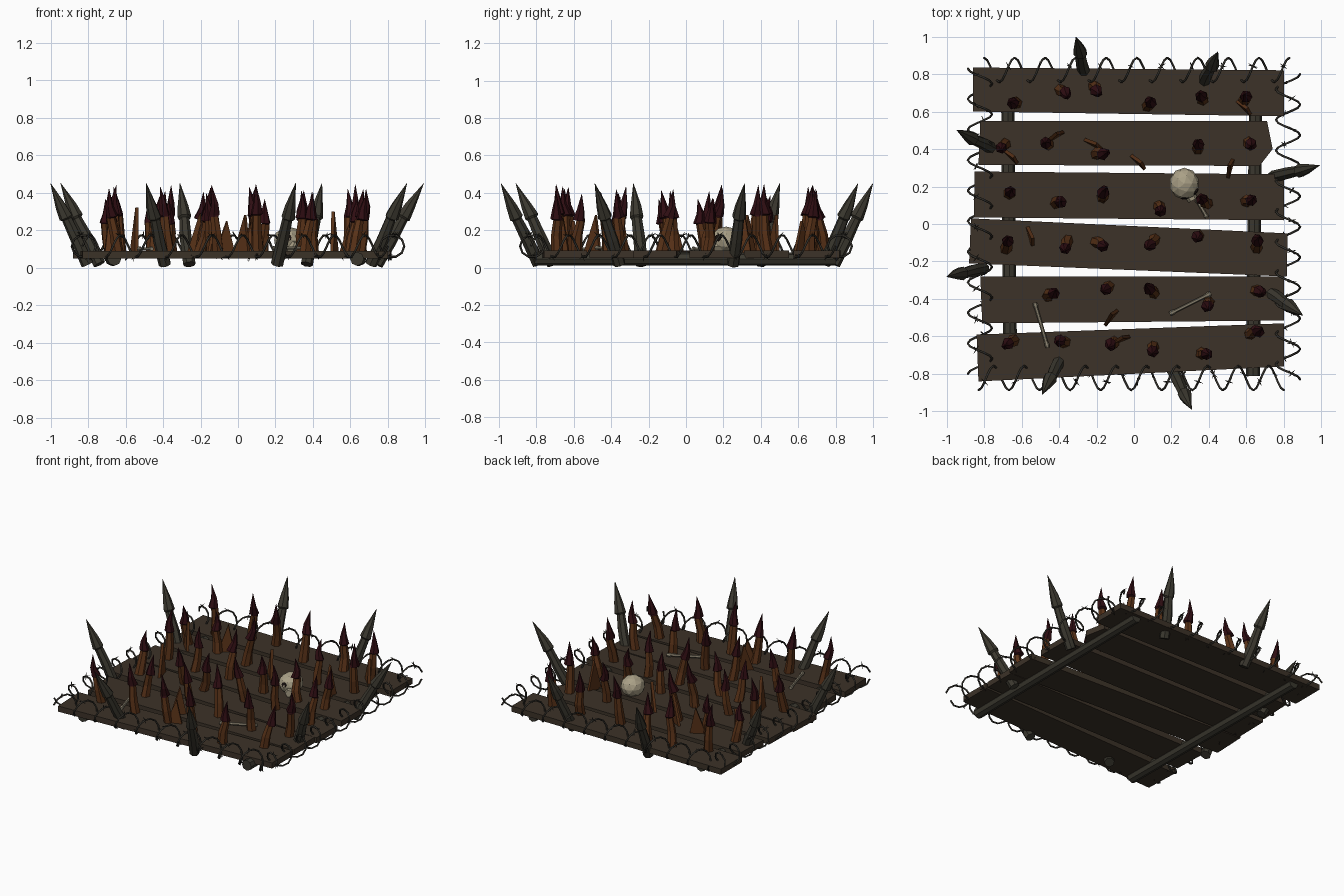
import bpy, bmesh, math, random
from mathutils import Vector

random.seed(7)
cube = bpy.data.objects.get("Cube")
if cube:
    bpy.data.objects.remove(cube, do_unlink=True)


def material(name, rgb):
    m = bpy.data.materials.new(name)
    m.use_nodes = True
    m.diffuse_color = (*rgb, 1)
    node = m.node_tree.nodes["Principled BSDF"]
    node.inputs["Base Color"].default_value = (*rgb, 1)
    node.inputs["Roughness"].default_value = 0.9
    return m


PLANK = material("old plank wood", (0.045, 0.032, 0.021))
RAIL = material("grey stake wood", (0.043, 0.039, 0.028))
SPIKE = material("rusty brown wood", (0.1, 0.032, 0.009))
TIP = material("dark red stain", (0.028, 0.004, 0.006))
WIRE = material("dark wire", (0.032, 0.029, 0.023))
SKULL = material("pale bone", (0.4, 0.35, 0.24))
BONE = material("weathered bone", (0.24, 0.21, 0.15))
SOCKET = material("eye socket black", (0.012, 0.007, 0.006))


def finish(name, bm, *mats):
    bmesh.ops.recalc_face_normals(bm, faces=bm.faces)
    me = bpy.data.meshes.new(name)
    bm.to_mesh(me)
    bm.free()
    for m in mats:
        me.materials.append(m)
    ob = bpy.data.objects.new(name, me)
    bpy.context.collection.objects.link(ob)
    return ob


def loft(bm, base, tip, profile, sides=6, rough=0.0, stain_from=None):
    """Turned shape along base-tip; profile holds (fraction, radius) pairs."""
    base, tip = Vector(base), Vector(tip)
    axis = tip - base
    turn = axis.to_track_quat('Z', 'Y')
    rings = []
    for t, r in profile:
        shift = Vector((random.uniform(-rough, rough), random.uniform(-rough, rough), 0))
        ring = []
        for i in range(sides):
            a = math.tau * i / sides
            p = Vector((math.cos(a), math.sin(a), 0)) * r * random.uniform(1 - 8 * rough, 1 + 8 * rough)
            ring.append(bm.verts.new(base + axis * t + turn @ (p + shift)))
        rings.append(ring)
    bm.faces.new(rings[0])
    bm.faces.new(rings[-1])
    for k in range(len(rings) - 1):
        for i in range(sides):
            j = (i + 1) % sides
            f = bm.faces.new((rings[k][i], rings[k][j], rings[k + 1][j], rings[k + 1][i]))
            f.material_index = int(stain_from is not None and k >= stain_from)


def prism(bm, outline, z0, z1):
    """Flat outline raised from z0 to z1."""
    low = [bm.verts.new((x, y, z0)) for x, y in outline]
    high = [bm.verts.new((x, y, z1)) for x, y in outline]
    bm.faces.new(low)
    bm.faces.new(high)
    for i in range(len(low)):
        j = (i + 1) % len(low)
        bm.faces.new((low[i], low[j], high[j], high[i]))


# Crooked deck planks
planks = {
    "back_plank": [(-.86, .60), (.80, .575), (.80, .82), (-.86, .835)],
    "broken_plank": [(-.83, .315), (.67, .31), (.74, .40), (.71, .55), (-.82, .55)],
    "upper_middle_plank": [(-.855, .035), (.80, .02), (.80, .265), (-.85, .28)],
    "lower_middle_plank": [(-.88, -.21), (.815, -.28), (.82, -.05), (-.87, .03)],
    "fifth_plank": [(-.81, -.53), (.80, -.515), (.80, -.28), (-.82, -.28)],
    "front_plank": [(-.83, -.84), (.80, -.76), (.80, -.53), (-.84, -.59)],
}
for name, outline in planks.items():
    bm = bmesh.new()
    prism(bm, outline, .05, .09)
    finish(name, bm, PLANK)

# Round rails under the deck
for name, x0, x1 in (("right_rail", -.66, -.675), ("left_rail", .635, .65)):
    bm = bmesh.new()
    loft(bm, (x0, -.81, .047), (x1, .80, .045), [(0, .037), (1, .035)], 8)
    finish(name, bm, RAIL)

# Field of stained spikes, listed row by row
rows = [
    [(-.64, .65), (-.37, .70), (-.20, .715), (.085, .65), (.36, .68), (.59, .675)],
    [(-.70, .41), (-.47, .43), (-.17, .38), (.34, .42), (.62, .42)],
    [(-.66, .17), (-.40, .12), (-.16, .165), (.14, .08), (.37, .13), (.62, .13)],
    [(-.68, -.10), (-.36, -.12), (-.17, -.11), (.09, -.10), (.34, -.07), (.66, -.095)],
    [(-.44, -.37), (-.15, -.35), (.085, -.345), (.395, -.43), (.67, -.365)],
    [(-.67, -.635), (-.39, -.63), (-.12, -.64), (.10, -.68), (.38, -.69), (.65, -.57)],
]
for r, row in enumerate(rows):
    bm = bmesh.new()
    for x, y in row:
        a, lean = random.uniform(0, math.tau), random.uniform(.01, .035)
        dx, dy = lean * math.cos(a), lean * math.sin(a)
        top = random.uniform(.36, .45)
        loft(bm, (x - dx, y - dy, .07), (x + dx, y + dy, top),
             [(0, .033), (.3, .029), (.56, .024), (.58, .033), (.74, .021), (1, .001)],
             6, .008, 2)
    finish(f"spike_row_{r + 1}", bm, SPIKE, TIP)

# Splintered triangular shards: x, y, heading, height
shards = [(-.66, .36, -45, .2), (-.42, .465, 30, .2), (-.22, .425, -30, .21),
          (.02, .33, -45, .2), (.515, .295, 75, .22), (.585, .62, -45, .17),
          (-.555, -.065, -75, .24), (-.12, -.50, 50, .2), (-.07, -.62, 22, .17)]
bm = bmesh.new()
for x, y, deg, h in shards:
    a = math.radians(deg)
    along = Vector((math.cos(a), math.sin(a), 0))
    side = Vector((-along.y, along.x, 0))
    c = Vector((x, y, .08))
    ends = []
    for s in (-.009, .009):
        ends.append([bm.verts.new(c + along * u + side * (s + v) + Vector((0, 0, w)))
                     for u, v, w in ((-.055, 0, 0), (.055, 0, 0), (.015, .012, h))])
    bm.faces.new(ends[0])
    bm.faces.new(ends[1])
    for i in range(3):
        j = (i + 1) % 3
        bm.faces.new((ends[0][i], ends[0][j], ends[1][j], ends[1][i]))
finish("wood_shards", bm, SPIKE)

# Outward leaning stakes around the border: foot, then tip
stakes = [(-.26, .79, -.31, 1.0), (.365, .74, .45, .92), (-.74, .395, -.95, .50),
          (.74, .25, .99, .31), (-.80, -.24, -1.0, -.28), (.71, -.355, .90, -.49),
          (-.39, -.71, -.49, -.91), (.21, -.79, .31, -.99)]
bm = bmesh.new()
for fx, fy, tx, ty in stakes:
    loft(bm, (fx, fy, .018), (tx, ty, .45),
         [(0, .034), (.3, .033), (.56, .028), (.58, .038), (.72, .029), (1, .001)], 7, .003)
finish("border_stakes", bm, RAIL)

# Coiled wire along each edge, with crossing barbs
TURNS, STEPS = 10, 10
wire = bpy.data.curves.new("wire", 'CURVE')
wire.dimensions = '3D'
wire.bevel_depth = .006
wire.bevel_resolution = 1
barbs = bmesh.new()
for edge in range(4):
    a = math.radians(90 * edge)
    out = Vector((math.cos(a), math.sin(a), 0))
    along = Vector((-out.y, out.x, 0))
    path = []
    for k in range(TURNS * STEPS + 1):
        t = k / STEPS
        coil = math.tau * t
        p = along * (-.83 + 1.63 * t / TURNS) + out * (.822 + .065 * math.cos(coil))
        p.z = .115 + .06 * math.sin(coil)
        path.append(p)
    spline = wire.splines.new('POLY')
    spline.points.add(len(path) - 1)
    for point, p in zip(spline.points, path):
        point.co = (*p, 1)
    for p in path[2::5]:
        for _ in range(2):
            d = Vector([random.uniform(-1, 1) for _ in range(3)]).normalized() * .026
            loft(barbs, p - d, p + d, [(0, .001), (.5, .004), (1, .001)], 4)
wire.materials.append(WIRE)
coil_ob = bpy.data.objects.new("wire_coils", wire)
bpy.context.collection.objects.link(coil_ob)
for o in bpy.context.selected_objects:
    o.select_set(False)
bpy.context.view_layer.objects.active = coil_ob
coil_ob.select_set(True)
bpy.ops.object.convert(target='MESH')
finish("wire_barbs", barbs, WIRE)

# Skull with sunken-looking eyes and a jaw
centre = Vector((.268, .215, .148))
bm = bmesh.new()
bmesh.ops.create_icosphere(bm, subdivisions=2, radius=.079)
for v in bm.verts:
    v.co = Vector((v.co.x, v.co.y * 1.08, v.co.z * .9)) + centre
finish("skull", bm, SKULL)
face_dir = math.radians(-62)
bm = bmesh.new()
for turn in (-28, 28):
    a = face_dir + math.radians(turn)
    d = Vector((math.cos(a), math.sin(a), .15))
    loft(bm, centre + d * .05, centre + d * .081, [(0, .02), (1, .018)], 8)
finish("eye_sockets", bm, SOCKET)
forward = Vector((math.cos(face_dir), math.sin(face_dir), 0))
bm = bmesh.new()
start = centre + forward * .03 - Vector((0, 0, .035))
loft(bm, start, start + forward * .07, [(0, .04), (1, .026)], 6)
finish("jaw", bm, SKULL)

# Loose bones with knuckled ends
for name, a, b in (("right_bone", (-.53, -.42, .10), (-.46, -.66, .10)),
                   ("left_bone", (.19, -.48, .105), (.41, -.37, .105)),
                   ("small_bone", (.335, .13, .10), (.39, .035, .10))):
    bm = bmesh.new()
    loft(bm, a, b, [(0, .011), (.06, .014), (.14, .01), (.86, .01), (.94, .014), (1, .011)], 6)
    finish(name, bm, BONE)
